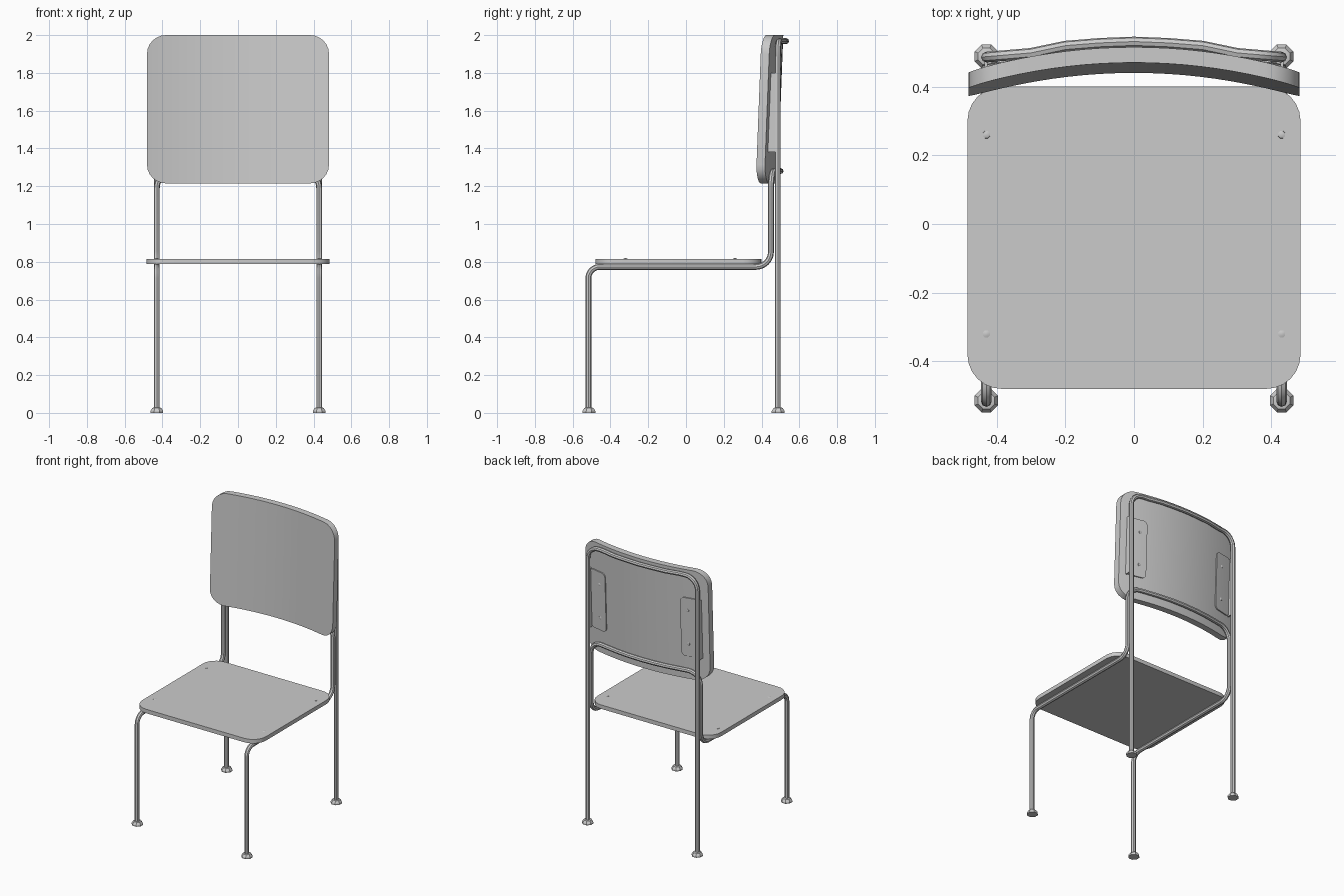
import bpy, bmesh, math
from mathutils import Vector

if "Cube" in bpy.data.objects:
    bpy.data.objects.remove(bpy.data.objects["Cube"])


def finish(name, bm):
    bmesh.ops.recalc_face_normals(bm, faces=bm.faces)
    me = bpy.data.meshes.new(name)
    bm.to_mesh(me)
    bm.free()
    ob = bpy.data.objects.new(name, me)
    bpy.context.collection.objects.link(ob)
    return smooth(ob)


def smooth(ob):
    bpy.ops.object.select_all(action='DESELECT')
    ob.select_set(True)
    bpy.context.view_layer.objects.active = ob
    bpy.ops.object.shade_smooth_by_angle(angle=math.radians(30))
    return ob


def slab(name, x0, x1, lo, hi, r, place, middle):
    """Rounded rectangle lofted along x; place(x, v, side) gives the 3D point."""
    arc = [(r - r * math.cos(a), r - r * math.sin(a))
           for a in [math.pi / 2 * i / 6 for i in range(7)]]
    cols = [(x0 + dx, inset) for dx, inset in arc]
    cols += [(x0 + r + (x1 - x0 - 2 * r) * i / middle, 0) for i in range(1, middle)]
    cols += [(x1 - dx, inset) for dx, inset in reversed(arc)]
    bm = bmesh.new()
    rings = []
    for x, inset in cols:
        a, b = lo + inset, hi - inset
        rings.append([bm.verts.new(place(x, v, s))
                      for v, s in ((a, 0), (b, 0), (b, 1), (a, 1))])
    for p, q in zip(rings, rings[1:]):
        for k in range(4):
            bm.faces.new((p[k], p[(k + 1) % 4], q[(k + 1) % 4], q[k]))
    bm.faces.new(rings[0])
    bm.faces.new(rings[-1])
    return finish(name, bm)


def tube(name, half, radius=0.0155):
    """Octagonal tube along half a path plus its mirror image; (x, y, z, bend radius)."""
    full = half + [(-x, y, z, r) for x, y, z, r in reversed(half[:-1])]
    pts = []
    for i, (x, y, z, r) in enumerate(full):
        p = Vector((x, y, z))
        if r == 0:
            pts.append(p)
            continue
        d1 = (Vector(full[i - 1][:3]) - p).normalized()
        d2 = (Vector(full[i + 1][:3]) - p).normalized()
        h = d1.angle(d2) / 2
        t = r / math.tan(h)
        c = p + (d1 + d2).normalized() * r / math.sin(h)
        a, b = (p + d1 * t - c).normalized(), (p + d2 * t - c).normalized()
        pts += [c + a.slerp(b, k / 6) * r for k in range(7)]
    cu = bpy.data.curves.new(name, 'CURVE')
    cu.dimensions = '3D'
    cu.bevel_depth, cu.bevel_resolution, cu.use_fill_caps = radius, 2, True
    sp = cu.splines.new('POLY')
    sp.points.add(len(pts) - 1)
    for sp_pt, p in zip(sp.points, pts):
        sp_pt.co = (*p, 1)
    ob = bpy.data.objects.new(name, cu)
    bpy.context.collection.objects.link(ob)
    bpy.ops.object.select_all(action='DESELECT')
    ob.select_set(True)
    bpy.context.view_layer.objects.active = ob
    bpy.ops.object.convert(target='MESH')
    return smooth(bpy.context.object)


def turned(name, profile, loc, rot=(0, 0, 0)):
    """Eight-sided turned part from (radius, height) pairs."""
    bm = bmesh.new()
    rings = [[bm.verts.new((r * math.cos(a), r * math.sin(a), z))
              for a in [math.pi / 4 * (k + 0.5) for k in range(8)]] for r, z in profile]
    for p, q in zip(rings, rings[1:]):
        for k in range(8):
            bm.faces.new((p[k], p[(k + 1) % 8], q[(k + 1) % 8], q[k]))
    bm.faces.new(rings[0])
    bm.faces.new(rings[-1])
    ob = finish(name, bm)
    ob.location, ob.rotation_euler = loc, rot
    return ob


def back_y(x, z, depth):
    """Curved, slightly leaning backrest surface."""
    return 0.44 - 0.07 * (x / 0.48) ** 2 + 0.03 * (z - 1.215) / 0.785 + depth


# Seat and backrest panels
slab("seat", -0.485, 0.485, -0.48, 0.40, 0.10,
     lambda x, v, s: (x, v, 0.788 + 0.028 * s), 2)
slab("backrest", -0.482, 0.482, 1.215, 2.0, 0.10,
     lambda x, v, s: (x, back_y(x, v, 0.045 * s), v), 16)

# Bent tube frames
tube("front_frame", [(0.43, -0.517, 0.005, 0), (0.43, -0.517, 0.773, 0.06),
                     (0.43, 0.45, 0.773, 0.08), (0.43, 0.45, 1.28, 0.09),
                     (0.30, 0.472, 1.28, 0), (0.20, 0.488, 1.28, 0),
                     (0.10, 0.498, 1.28, 0), (0, 0.501, 1.28, 0)])
tube("rear_frame", [(0.43, 0.486, 0.005, 0), (0.43, 0.486, 1.968, 0.09),
                    (0.30, 0.497, 1.968, 0), (0.20, 0.518, 1.968, 0),
                    (0.10, 0.526, 1.968, 0), (0, 0.530, 1.968, 0)])

foot = [(0.037, 0), (0.037, 0.010), (0.026, 0.026), (0.018, 0.028)]
screw = [(0.012, -0.003), (0.011, 0.001), (0.005, 0.003)]
for side, s in (("right", 1), ("left", -1)):
    # Feet and seat screws
    for end, fy, sy in (("front", -0.514, -0.32), ("rear", 0.488, 0.26)):
        turned(f"{end}_{side}_foot", foot, (0.43 * s, fy, 0))
        turned(f"{end}_{side}_seat_screw", screw, (0.43 * s, sy, 0.816))
    # Bracket plate behind the backrest, with web to the rear tube
    xa, xb = sorted((0.295 * s, 0.435 * s))
    slab(f"{side}_bracket_plate", xa, xb, 1.38, 1.80, 0.03,
         lambda x, v, d: (x, back_y(x, v, 0.043 + 0.010 * d), v), 3)
    bm = bmesh.new()
    quads = [[bm.verts.new((x * s, y, z)) for y, z in
              ((back_y(0.43, 1.38, 0.04), 1.38), (0.48, 1.38),
               (0.48, 1.80), (back_y(0.43, 1.80, 0.04), 1.80))] for x in (0.426, 0.436)]
    for k in range(4):
        bm.faces.new((quads[0][k], quads[0][(k + 1) % 4], quads[1][(k + 1) % 4], quads[1][k]))
    bm.faces.new(quads[0])
    bm.faces.new(quads[1])
    finish(f"{side}_bracket_web", bm)
    # Bracket screws
    for level, z in (("lower", 1.47), ("upper", 1.71)):
        turned(f"{side}_{level}_bracket_screw", screw,
               (0.345 * s, back_y(0.345, z, 0.053), z), (-math.pi / 2, 0, 0))
